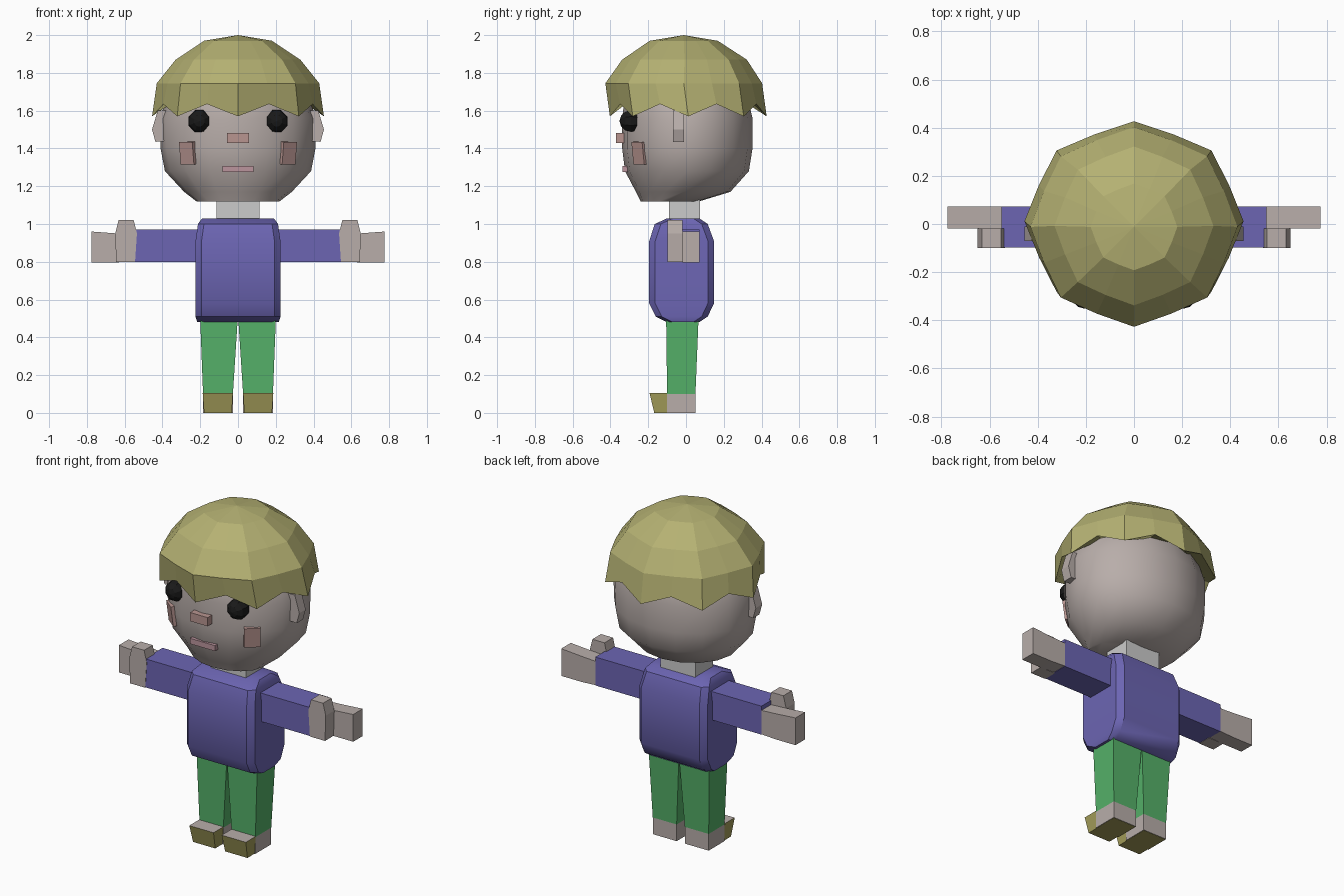
import bpy, bmesh, math
from math import sin, cos, pi, radians

if "Cube" in bpy.data.objects:
    bpy.data.objects.remove(bpy.data.objects["Cube"])


def material(name, rgb):
    m = bpy.data.materials.new(name)
    m.diffuse_color = (*rgb, 1)
    m.use_nodes = True
    m.node_tree.nodes["Principled BSDF"].inputs["Base Color"].default_value = m.diffuse_color
    return m


SKIN = material("skin", (0.48, 0.42, 0.40))
HAIR = material("hair_olive", (0.46, 0.44, 0.17))
SHIRT = material("shirt_purple", (0.15, 0.13, 0.45))
TROUSERS = material("trousers_green", (0.09, 0.44, 0.14))
SHOE = material("shoe_olive", (0.36, 0.33, 0.10))
BLACK = material("eye_black", (0.01, 0.01, 0.01))
BLUSH = material("blush", (0.48, 0.30, 0.28))
LIPS = material("lips", (0.50, 0.30, 0.34))


def loft(name, rings, mat=None, smooth=None):
    """Skin equal-length rings of points and cap both ends."""
    bm = bmesh.new()
    loops = [[bm.verts.new(p) for p in ring] for ring in rings]
    n = len(loops[0])
    for a, b in zip(loops, loops[1:]):
        for i in range(n):
            j = (i + 1) % n
            bm.faces.new((a[i], a[j], b[j], b[i]))
    bm.faces.new(loops[0])
    bm.faces.new(loops[-1])
    bmesh.ops.remove_doubles(bm, verts=bm.verts[:], dist=1e-4)
    bmesh.ops.recalc_face_normals(bm, faces=bm.faces[:])
    me = bpy.data.meshes.new(name)
    bm.to_mesh(me)
    bm.free()
    ob = bpy.data.objects.new(name, me)
    bpy.context.collection.objects.link(ob)
    if mat:
        me.materials.append(mat)
    if smooth:
        me.shade_smooth()
        me.set_sharp_from_angle(angle=radians(smooth))
    return ob


def rect(x0, x1, y0, y1, z):
    return [(x0, y0, z), (x1, y0, z), (x1, y1, z), (x0, y1, z)]


def rect_x(x, y0, y1, z0, z1):
    return [(x, y0, z0), (x, y1, z0), (x, y1, z1), (x, y0, z1)]


def oval(z, rx, ry, cy=0, n=16):
    return [(rx * sin(2 * pi * i / n), cy - ry * cos(2 * pi * i / n), z) for i in range(n)]


def box(name, x0, x1, y0, y1, z0, z1, mat=None):
    return loft(name, [rect(x0, x1, y0, y1, z0), rect(x0, x1, y0, y1, z1)], mat)


# Head
loft("head", [oval(*r) for r in (
    (1.12, 0.22, 0.155, -0.085), (1.17, 0.285, 0.25, -0.015), (1.28, 0.387, 0.328, 0.005),
    (1.40, 0.41, 0.345, 0.007), (1.56, 0.415, 0.345, 0.007), (1.70, 0.36, 0.32),
    (1.83, 0.24, 0.22))], SKIN, 35)


# Hair: octagonal dome with a zigzag fringe
def hair_ring(z, rx, ry, cy=0, notch_z=None):
    ring = []
    for i, (x, y, _) in enumerate(oval(z, rx, ry)):
        k = 0.94 if i % 2 else 1.0
        ring.append((x * k, y * k + cy, notch_z if notch_z and i % 2 else z))
    return ring


loft("hair", [hair_ring(*r) for r in (
    (2.0, 0, 0, -0.012), (1.97, 0.18, 0.18, -0.012), (1.87, 0.33, 0.33, -0.008),
    (1.745, 0.43, 0.415, -0.012), (1.57, 0.455, 0.415, 0.012, 1.635),
    (1.66, 0.37, 0.33))], HAIR)

# Nose and mouth
box("nose", -0.058, 0.058, -0.37, -0.30, 1.43, 1.482, BLUSH)
box("mouth", -0.083, 0.083, -0.336, -0.28, 1.275, 1.308, LIPS)

# Neck
box("neck", -0.115, 0.115, -0.09, 0.075, 0.98, 1.16)


# Torso
def torso_ring(z, hw, y0, y1, c=0.032):
    return [(-hw + c, y0, z), (hw - c, y0, z), (hw, y0 + c, z), (hw, y1 - c, z),
            (hw - c, y1, z), (-hw + c, y1, z), (-hw, y1 - c, z), (-hw, y0 + c, z)]


loft("torso", [torso_ring(*r) for r in (
    (0.48, 0.215, -0.10, 0.07), (0.51, 0.225, -0.16, 0.115), (0.58, 0.225, -0.195, 0.148),
    (0.91, 0.225, -0.195, 0.148), (1.0, 0.212, -0.165, 0.115), (1.03, 0.19, -0.10, 0.07))],
    SHIRT, 35)

# Paired parts
for s, side in ((-1, "right"), (1, "left")):
    # Eye
    bpy.ops.mesh.primitive_uv_sphere_add(segments=8, ring_count=6, radius=0.062,
                                         location=(s * 0.205, -0.29, 1.545),
                                         rotation=(pi / 2, pi / 8, 0))
    eye = bpy.context.object
    eye.name = side + "_eye"
    eye.data.materials.append(BLACK)

    # Cheek, a thin patch lying on the face
    cheek = box(side + "_cheek", -0.045, 0.045, -0.008, 0.03, -0.06, 0.06, BLUSH)
    cheek.location = (s * 0.268, -0.249, 1.375)
    cheek.rotation_euler = (radians(7), 0, s * radians(39))

    # Ear
    profile = [(0.36, 1.60), (0.425, 1.60), (0.455, 1.50), (0.437, 1.435), (0.37, 1.44)]
    loft(side + "_ear", [[(s * x, y, z) for x, z in profile] for y in (-0.07, -0.01)], SKIN)

    # Arm, palm and thumb
    loft(side + "_sleeve", [rect_x(s * x, -0.097, 0.072, 0.80, 0.97) for x in (0.20, 0.55)], SHIRT)
    loft(side + "_hand", [rect_x(s * 0.55, -0.018, 0.072, 0.802, 0.945),
                          rect_x(s * 0.64, -0.018, 0.072, 0.797, 0.95),
                          rect_x(s * 0.775, -0.018, 0.072, 0.797, 0.96)], SKIN)
    loft(side + "_thumb", [rect(s * a, s * b, -0.099, -0.018, z) for a, b, z in
                           ((0.545, 0.645, 0.798), (0.535, 0.65, 0.95), (0.552, 0.632, 1.02))], SKIN)

    # Leg
    loft(side + "_leg", [rect(s * 0.027, s * 0.185, -0.10, 0.05, 0.10),
                         rect(s * 0.002, s * 0.20, -0.105, 0.066, 0.49)], TROUSERS)

    # Foot: bare heel block and shoe toe with a skin-coloured top
    box(side + "_heel", s * 0.027, s * 0.185, -0.10, 0.05, 0.0, 0.10, SKIN)
    toe = loft(side + "_toe", [rect(s * 0.033, s * 0.18, -0.168, -0.10, 0.0),
                               rect(s * 0.027, s * 0.187, -0.193, -0.10, 0.105)], SHOE)
    toe.data.materials.append(SKIN)
    toe.data.polygons[-1].material_index = 1
    box(side + "_sole", s * 0.03, s * 0.182, -0.10, 0.047, -0.0, 0.004, SHOE).location.z = -0.001
